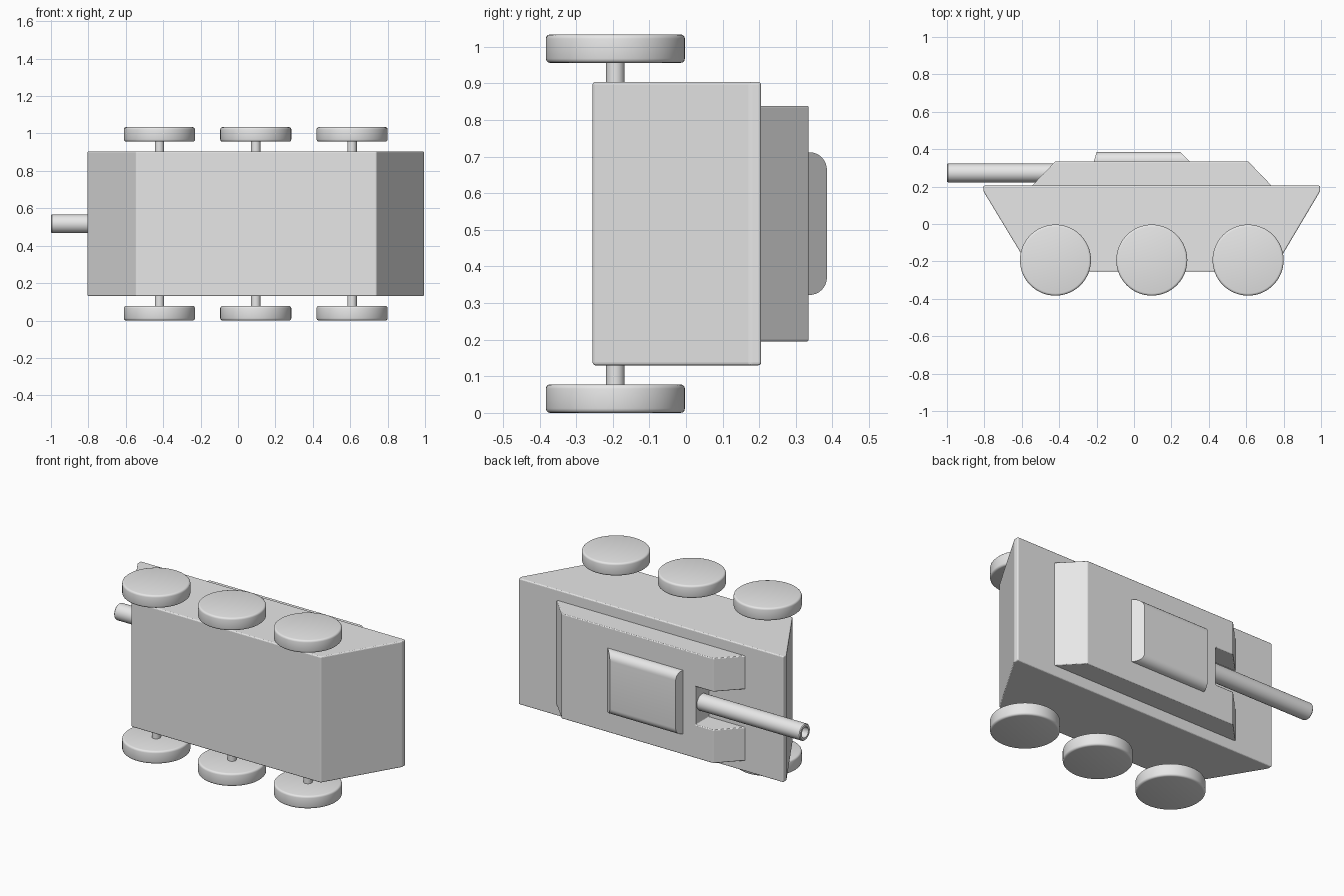
import bpy, bmesh, math
from mathutils import Vector

cube = bpy.data.objects.get("Cube")
if cube:
    bpy.data.objects.remove(cube)

grey = bpy.data.materials.new("plain grey")
grey.use_nodes = True
grey.diffuse_color = (0.8, 0.8, 0.8, 1)
grey.node_tree.nodes["Principled BSDF"].inputs["Base Color"].default_value = (0.8, 0.8, 0.8, 1)

MID = 0.517  # middle of the vehicle's width, which runs along z


def loft(name, rings, smooth=True):
    """Skin a list of equal-length point rings and cap both ends."""
    bm = bmesh.new()
    loops = [[bm.verts.new(p) for p in ring] for ring in rings]
    count = len(loops[0])
    for a, b in zip(loops, loops[1:]):
        for i in range(count):
            j = (i + 1) % count
            bm.faces.new((a[i], a[j], b[j], b[i]))
    bm.faces.new(loops[0][::-1])
    bm.faces.new(loops[-1])
    bmesh.ops.recalc_face_normals(bm, faces=bm.faces)
    mesh = bpy.data.meshes.new(name)
    bm.to_mesh(mesh)
    bm.free()
    mesh.materials.append(grey)
    obj = bpy.data.objects.new(name, mesh)
    bpy.context.collection.objects.link(obj)
    if smooth:
        bpy.ops.object.select_all(action="DESELECT")
        obj.select_set(True)
        bpy.context.view_layer.objects.active = obj
        bpy.ops.object.shade_smooth_by_angle(angle=math.radians(35))
    return obj


def slab(name, profile, half):
    """Extrude an xy profile evenly about the middle plane."""
    return loft(name, [[(x, y, MID + s * half) for x, y in profile] for s in (-1, 1)], False)


def turned(name, centre, axis, stations, sides=64):
    """Turn (distance, radius) stations around an axis."""
    axis = Vector(axis)
    u = Vector((0, 1, 0))
    v = axis.cross(u)
    angles = [math.tau * i / sides for i in range(sides)]
    return loft(name, [[Vector(centre) + axis * d + r * (u * math.cos(a) + v * math.sin(a))
                        for a in angles] for d, r in stations])


def soften(obj, width):
    mod = obj.modifiers.new("soft edges", "BEVEL")
    mod.width = width
    mod.segments = 3
    mod.limit_method = "ANGLE"
    mod.angle_limit = math.radians(30)


# Hull with sloping ends and a thin upright rim
hull = slab("hull", [(-0.545, -0.255), (0.74, -0.255), (0.995, 0.175),
                     (0.995, 0.205), (-0.805, 0.205), (-0.805, 0.175)], 0.387)
soften(hull, 0.007)

# Turret with a slot for the gun
turret = slab("turret", [(-0.55, 0.2), (0.74, 0.2), (0.61, 0.335), (-0.42, 0.335)], 0.322)
slot = slab("gun_slot_cutter", [(-0.7, 0.15), (-0.3, 0.15), (-0.3, 0.45), (-0.7, 0.45)], 0.117)
slot.hide_render = True
slot.hide_viewport = True
cut = turret.modifiers.new("gun slot", "BOOLEAN")
cut.operation = "DIFFERENCE"
cut.object = slot
soften(turret, 0.005)

# Hatch with rounded long edges and a sloping rear
LOW, HIGH, HALF, ROUND = 0.333, 0.385, 0.195, 0.048
section = [(LOW, -HALF)]
for side in (-1, 1):
    arc = [(HIGH - ROUND + ROUND * math.sin(t), side * (HALF - ROUND + ROUND * math.cos(t)))
           for t in [math.pi / 2 * i / 8 for i in range(9)]]
    section += arc if side < 0 else arc[::-1]
section.append((LOW, HALF))
hatch = loft("hatch", [[(x + lean * (y - LOW), y, MID + z) for y, z in section]
                       for x, lean in ((-0.215, 0.3), (0.3, -1))])

# Hollow gun barrel
turned("gun_barrel", (0, 0.273, MID), (-1, 0, 0),
       [(0.29, 0.05), (0.995, 0.05), (1, 0.046), (1, 0.032), (0.6, 0.032)], 48)

# Three axles, each with a wheel at both ends
THICK, RADIUS, EDGE = 0.078, 0.19, 0.012
wheel = [(0, RADIUS - EDGE)]
wheel += [(EDGE * (1 - math.cos(t)), RADIUS - EDGE * (1 - math.sin(t)))
          for t in (math.pi / 6, math.pi / 3, math.pi / 2)]
wheel += [(THICK - d, r) for d, r in reversed(wheel)]
for place, x in (("front", -0.42), ("middle", 0.095), ("rear", 0.61)):
    turned(place + "_axle", (x, -0.193, 0.04), (0, 0, 1), [(0, 0.025), (0.954, 0.025)], 32)
    for side, z in (("lower", 0), ("upper", 2 * MID - THICK)):
        turned(f"{place}_{side}_wheel", (x, -0.193, z), (0, 0, 1), wheel)
